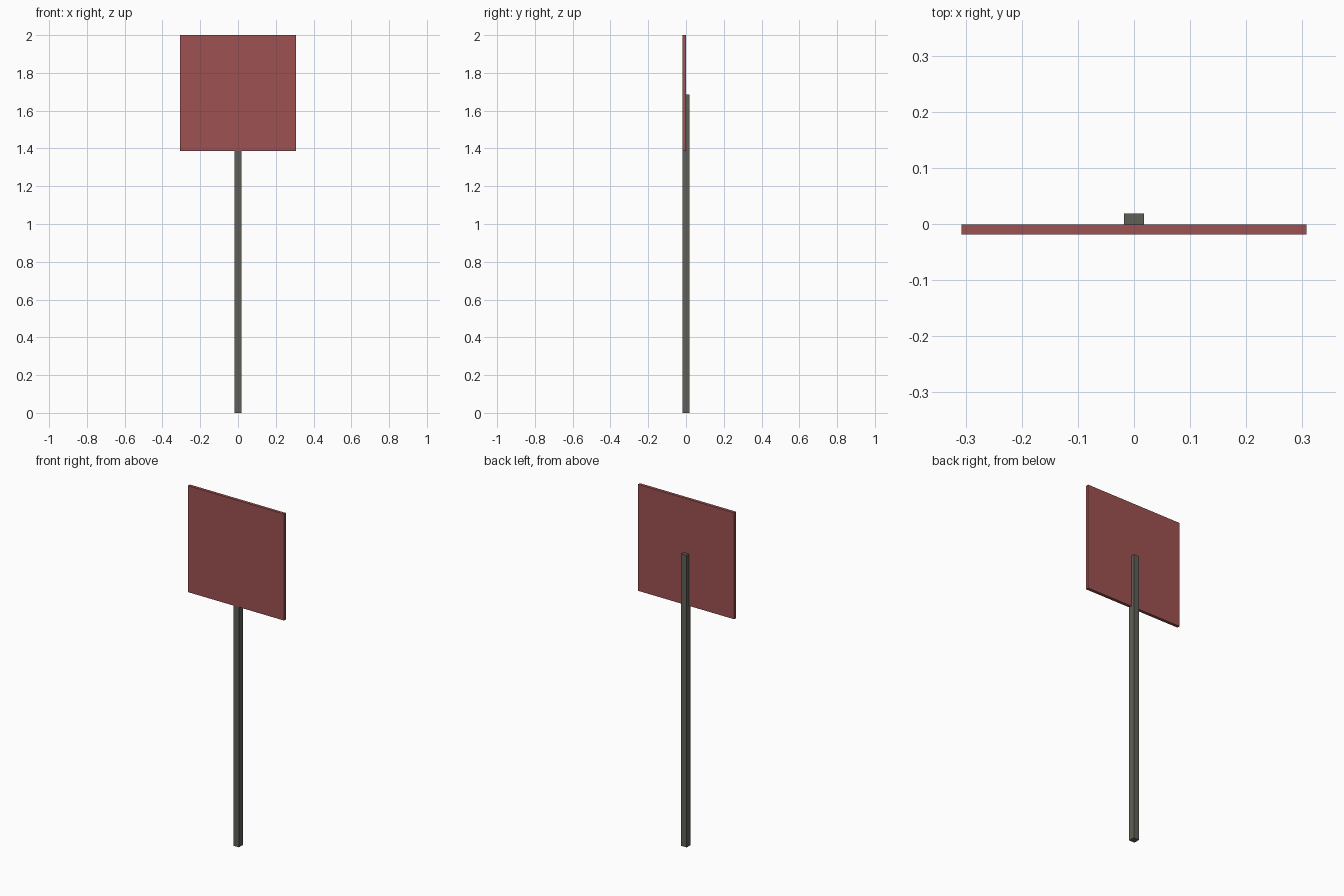
import bpy

cube = bpy.data.objects.get("Cube")
if cube:
    bpy.data.objects.remove(cube, do_unlink=True)


def make_material(name, rgb):
    mat = bpy.data.materials.new(name)
    mat.use_nodes = True
    color = (*rgb, 1.0)
    mat.diffuse_color = color
    mat.node_tree.nodes["Principled BSDF"].inputs["Base Color"].default_value = color
    return mat


def make_box(name, low, high, mat):
    center = [(a + b) / 2 for a, b in zip(low, high)]
    size = [b - a for a, b in zip(low, high)]
    bpy.ops.mesh.primitive_cube_add(size=1, location=center)
    obj = bpy.context.object
    obj.name = name
    for v in obj.data.vertices:
        v.co = [c * s for c, s in zip(v.co, size)]
    obj.data.materials.append(mat)
    return obj


red = make_material("faded red", (0.34, 0.083, 0.083))
grey = make_material("dark grey", (0.117, 0.115, 0.095))

# Square post, its front half let into the panel
make_box("post", (-0.0175, -0.0175, 0), (0.0175, 0.019, 1.685), grey)

# Square sign panel
make_box("sign_panel", (-0.307, -0.0185, 1.386), (0.307, -0.001, 2.0), red)
